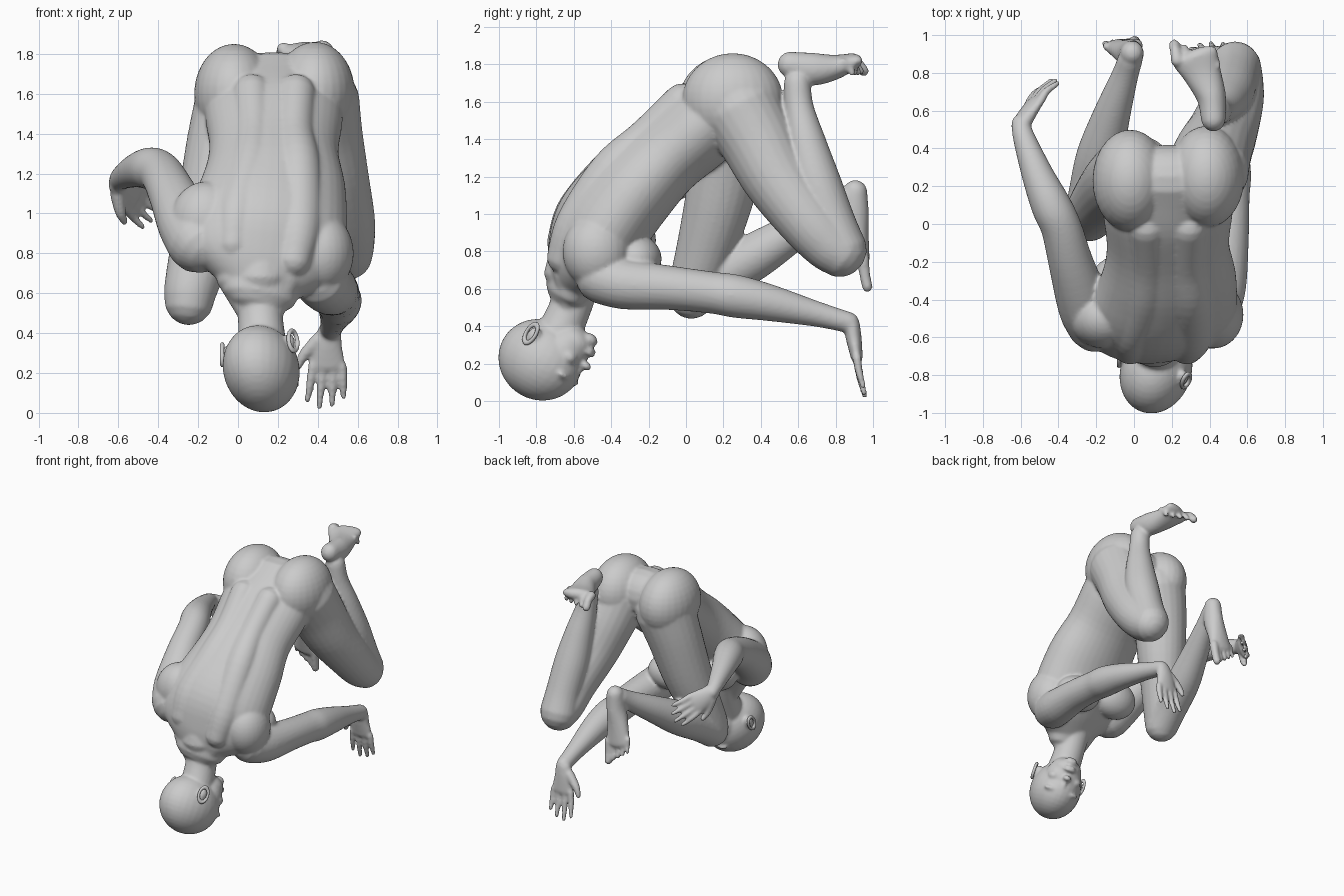
import bpy, bmesh, math
from mathutils import Vector as V, Matrix

bm = bmesh.new()


def spline(pts, n=5):
    """Catmull-Rom through tuples of any length."""
    p = [pts[0]] + list(pts) + [pts[-1]]
    out = []
    for i in range(1, len(p) - 2):
        for k in range(n):
            t = k / n
            out.append([0.5 * (2 * b + (c - a) * t + (2 * a - 5 * b + 4 * c - d) * t * t
                               + (3 * b - a - 3 * c + d) * t ** 3)
                        for a, b, c, d in zip(*p[i - 1:i + 3])])
    return out + [list(pts[-1])]


def loft(pts, hint=(1, 0, 0), hint2=None, seg=24):
    """Closed tube with rounded ends; points are x, y, z, half width along hint, half depth."""
    s = spline(pts)
    h1, h2 = V(hint), V(hint2 or hint)
    frames = []
    for i, q in enumerate(s):
        t = (V(s[min(i + 1, len(s) - 1)][:3]) - V(s[max(i - 1, 0)][:3])).normalized()
        h = h1.lerp(h2, i / (len(s) - 1))
        a = (h - t * h.dot(t)).normalized()
        frames.append((V(q[:3]), t, a, t.cross(a), q[3], q[4]))

    def cap(f, sign):
        c, t, a, b, ra, rb = f
        return [(c + t * sign * min(ra, rb) * math.sin(g), t, a, b, ra * math.cos(g), rb * math.cos(g))
                for g in (math.radians(d) for d in (25, 50, 70, 84))]
    frames = cap(frames[0], -1)[::-1] + frames + cap(frames[-1], 1)
    rings = [[bm.verts.new(c + a * ra * math.cos(2 * math.pi * k / seg) + b * rb * math.sin(2 * math.pi * k / seg))
              for k in range(seg)] for c, t, a, b, ra, rb in frames]
    for r, q in zip(rings, rings[1:]):
        for k in range(seg):
            bm.faces.new((r[k], r[(k + 1) % seg], q[(k + 1) % seg], q[k]))
    bm.faces.new(rings[0][::-1])
    bm.faces.new(rings[-1])


def ball(c, r, rot=None):
    m = Matrix.Translation(c) @ (rot or Matrix()) @ Matrix.Diagonal((*r, 1))
    bmesh.ops.create_uvsphere(bm, u_segments=28, v_segments=18, radius=1, matrix=m)


def tube(pts, hint=(1, 0, 0)):
    loft([(*p, p[3]) if len(p) == 4 else p for p in pts], hint)


def hand(wrist, f, thumb, length, curl):
    w, f = V(wrist), V(f).normalized()
    th = V(thumb)
    th = (th - f * th.dot(f)).normalized()
    curl = V(curl)
    L = length
    at = lambda u, s: w + f * u * L + th * s * L
    loft([(*at(0, 0), .06, .045), (*at(.2, .02), .075, .042), (*at(.45, 0), .088, .032)], th)
    for s, l in ((.19, .46), (.065, .54), (-.06, .5), (-.18, .4)):
        a = at(.44, s)
        d = f + th * s * .55
        tube([(*a, .024), (*(a + d * l * L * .5), .021),
              (*(a + d * l * L + curl * .03), .015)], th)
    a = at(.12, .14)
    tube([(*a, .036), (*(a + f * .2 * L + th * .17 * L + curl * .02), .028),
          (*(a + f * .36 * L + th * .24 * L + curl * .03), .018)], th)


def toes(centre, f, medial, half, length, bend):
    c, f, m, bend = V(centre), V(f).normalized(), V(medial).normalized(), V(bend)
    for i in range(5):
        r = .034 if i == 0 else .024 - i * .001
        a = c + m * half * (.74 - .41 * i) - f * .012 * i
        l = length * (1 - .1 * i)
        tube([(*a, r), (*(a + f * l * .6 + bend * .3), r * .85), (*(a + f * l + bend), r * .85)], m)


# torso, from pelvis to the base of the neck
trunk = [(.18, .23, 1.62, .34, .19), (.18, .08, 1.48, .345, .23), (.18, -.12, 1.31, .325, .225),
         (.18, -.30, 1.13, .365, .245), (.15, -.46, .93, .40, .25), (.13, -.56, .75, .37, .19),
         (.11, -.62, .62, .20, .125)]
loft(trunk, (1, 0, 0), (.93, .1, -.32), seg=40)
# long back muscles leave the spine groove between them
for s in (-1, 1):
    tube([(.18 + s * .11, -.02, 1.60, .10), (.18 + s * .10, -.215, 1.41, .10),
          (.18 + s * .12, -.40, 1.23, .115), (.15 + s * .15, -.575, .98 - s * .03, .12),
          (.13 + s * .15, -.655, .81 - s * .04, .09)])
# shoulder blades, chest and buttocks
ball((-.16, -.50, .96), (.18, .16, .2))
ball((.42, -.48, .80), (.16, .18, .2))
ball((-.05, -.30, .86), (.18, .14, .15))
ball((.32, -.27, .76), (.18, .14, .13))
ball((-.02, .23, 1.60), (.2, .27, .25))
ball((.385, .25, 1.61), (.2, .27, .25))
# neck
tube([(.11, -.60, .68, .16), (.11, -.61, .53, .115), (.12, -.68, .36, .12)])
for x in (-.02, .24):
    tube([(x, -.62, .68, .09), (.11 + (x - .11) * .6, -.63, .53, .055)])

# right-hand arm (x > 0), stretched back
tube([(.42, -.45, .66, .14), (.46, -.32, .625, .135), (.49, -.08, .605, .118), (.50, .14, .58, .112),
      (.505, .27, .56, .115), (.50, .45, .525, .098), (.48, .70, .465, .068), (.465, .87, .42, .056)])
hand((.46, .885, .41), (-.05, .16, -1), (-1, 0, 0), .395, (0, .3, 0))
# left-hand arm (x < 0), bent outward
tube([(-.20, -.52, .86, .16), (-.26, -.43, .95, .145), (-.33, -.22, 1.10, .12), (-.385, -.02, 1.20, .108),
      (-.44, .10, 1.225, .106), (-.51, .26, 1.215, .085), (-.58, .45, 1.18, .06), (-.60, .53, 1.15, .05)])
hand((-.60, .52, 1.155), (.46, .76, -.46), (-.46, -.18, -.76), .35, (.7, -.5, -.3))

# right-hand leg (x > 0), folded with the sole up
tube([(.39, .29, 1.56, .22), (.42, .38, 1.40, .205), (.47, .49, 1.19, .185), (.525, .65, .97, .162),
      (.535, .76, .85, .15), (.54, .82, .80, .138)])
tube([(.535, .83, .81, .138), (.53, .78, .95, .128), (.51, .70, 1.17, .128), (.485, .645, 1.38, .105),
      (.455, .605, 1.57, .078), (.44, .595, 1.70, .072)])
loft([(.42, .555, 1.80, .065, .07), (.41, .67, 1.775, .078, .088), (.365, .79, 1.785, .10, .068),
      (.325, .88, 1.815, .125, .045)], (1, .25, 0))
toes((.32, .875, 1.82), (-.18, 1, 0), (-1, -.1, .05), .125, .085, (0, 0, -.06))
# left-hand leg (x < 0), knee forward
tube([(.0, .26, 1.54, .22), (-.06, .23, 1.34, .20), (-.125, .17, 1.05, .18), (-.19, .10, .80, .155),
      (-.235, .045, .63, .135), (-.245, .03, .565, .125)])
tube([(-.245, .035, .57, .125), (-.225, .16, .65, .122), (-.18, .36, .77, .125), (-.12, .57, .90, .1),
      (-.05, .78, 1.03, .072), (-.02, .87, 1.09, .066)])
loft([(-.01, .905, 1.12, .062, .065), (-.02, .90, 1.00, .07, .078), (-.045, .92, .87, .085, .058),
      (-.06, .94, .76, .10, .042)], (1, 0, 0))
toes((-.06, .945, .76), (-.07, .1, -1), (1, 0, 0), .1, .15, (0, .01, 0))

# head in its own frame: forward, side, crown
up = V((0, -.5, -.85)).normalized()
fw = V((.36, .80, -.48))
fw = (fw - up * fw.dot(up)).normalized()
sd = up.cross(fw)
rot = Matrix((fw, sd, up)).transposed().to_4x4()
H = Matrix.Translation((.12, -.765, .225)) @ rot


def face(c, r):
    ball(H @ V(c), r, rot)


face((-.01, 0, .01), (.235, .187, .215))        # cranium
face((.09, 0, -.08), (.125, .14, .17))          # face
face((.10, 0, -.16), (.115, .115, .085))        # jaw
face((.175, 0, -.215), (.045, .05, .035))       # chin
face((.215, 0, -.15), (.028, .05, .014))        # upper lip
face((.212, 0, -.172), (.026, .044, .013))      # lower lip
face((.225, 0, -.085), (.04, .032, .024))       # nose tip
face((.205, 0, -.04), (.025, .018, .06))        # nose bridge
for s in (-1, 1):
    face((.17, s * .075, .02), (.045, .06, .022))    # brow
    face((.15, s * .085, -.08), (.05, .045, .04))    # cheek
    face((-.05, s * .165, -.085), (.035, .03, .05))  # ear root

# fuse all the body parts into one smooth skin
bmesh.ops.recalc_face_normals(bm, faces=bm.faces)
me = bpy.data.meshes.new("body")
bm.to_mesh(me)
bm.free()
body = bpy.data.objects.new("body", me)
bpy.context.collection.objects.link(body)
bpy.context.view_layer.objects.active = body
body.select_set(True)
rm = body.modifiers.new("fuse", 'REMESH')
rm.mode = 'VOXEL'
rm.voxel_size = .0105
sm = body.modifiers.new("soften", 'SMOOTH')
sm.factor = .5
sm.iterations = 7
for m in ("fuse", "soften"):
    bpy.ops.object.modifier_apply(modifier=m)
bpy.ops.object.shade_smooth()

# ears: tilted rims on the sides of the head
for s, name in ((1, "left_ear"), (-1, "right_ear")):
    bpy.ops.mesh.primitive_torus_add(major_segments=28, minor_segments=10, major_radius=.04, minor_radius=.011)
    ear = bpy.context.object
    ear.name = name
    ear.matrix_world = (H @ Matrix.Translation((-.06, s * .19, -.085)) @ Matrix.Rotation(s * .35, 4, 'Z')
                        @ Matrix.Rotation(math.pi / 2, 4, 'X') @ Matrix.Diagonal((.85, 1.35, 1, 1)))
    bpy.ops.object.shade_smooth()
